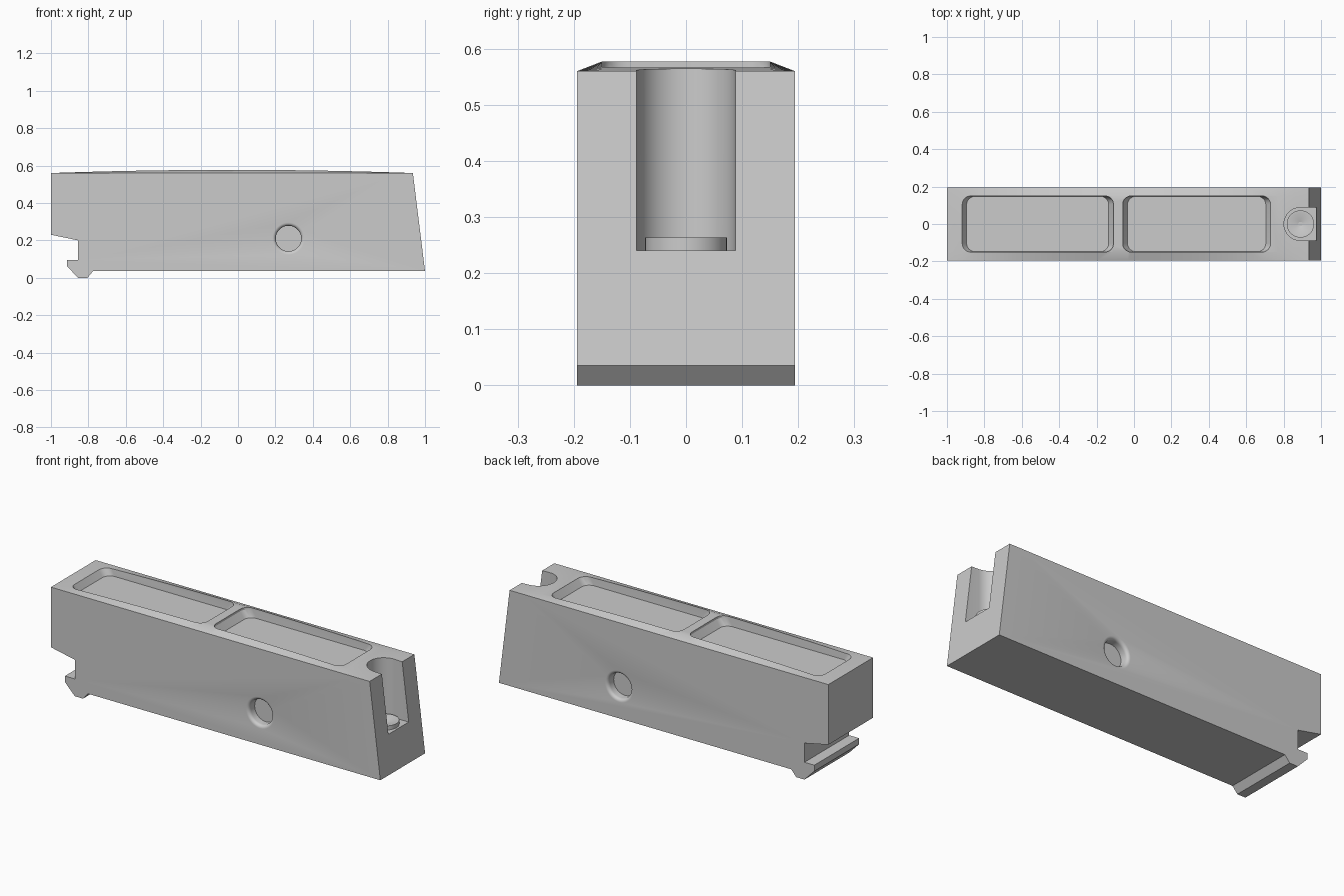
import bpy, bmesh
from math import sin, cos, pi, radians

if "Cube" in bpy.data.objects:
    bpy.data.objects.remove(bpy.data.objects["Cube"])


def finish(name, bm):
    bmesh.ops.recalc_face_normals(bm, faces=bm.faces)
    mesh = bpy.data.meshes.new(name)
    bm.to_mesh(mesh)
    bm.free()
    obj = bpy.data.objects.new(name, mesh)
    bpy.context.collection.objects.link(obj)
    return obj


def loft(name, rings):
    """Closed solid through rings of equal point count, capped at both ends."""
    bm = bmesh.new()
    vs = [[bm.verts.new(p) for p in ring] for ring in rings]
    n = len(vs[0])
    for a, b in zip(vs, vs[1:]):
        for i in range(n):
            j = (i + 1) % n
            bm.faces.new((a[i], a[j], b[j], b[i]))
    bm.faces.new(vs[0])
    bm.faces.new(vs[-1])
    return finish(name, bm)


def circle(r, n=40):
    return [(r * cos(2 * pi * i / n), r * sin(2 * pi * i / n)) for i in range(n)]


def rounded_rect(cx, hx, hy, z, r=0.045, seg=6):
    pts = []
    for k, (sx, sy) in enumerate([(1, 1), (-1, 1), (-1, -1), (1, -1)]):
        for i in range(seg + 1):
            a = pi / 2 * (k + i / seg)
            pts.append((cx + sx * (hx - r) + r * cos(a), sy * (hy - r) + r * sin(a), z))
    return pts


def cut(target, cutter):
    cutter.hide_render = True
    mod = target.modifiers.new("cut", 'BOOLEAN')
    mod.operation, mod.solver, mod.object = 'DIFFERENCE', 'EXACT', cutter
    bpy.context.view_layer.objects.active = target
    bpy.ops.object.modifier_apply(modifier=mod.name)
    bpy.data.objects.remove(cutter, do_unlink=True)


# Body: side profile with hooked foot, lofted across the width; crown rises inward
def body_ring(y, crown):
    lower = [(-1, 0.56), (-1, 0.23), (-0.855, 0.2), (-0.855, 0.095), (-0.915, 0.095),
             (-0.915, 0.062), (-0.855, 0.0), (-0.805, 0.0), (-0.775, 0.035),
             (1, 0.035), (0.935, 0.56)]
    top = []
    for i in range(1, 24):
        t = i / 24
        top.append((0.935 - 1.935 * t, 0.56 + crown * (1 - (2 * t - 1) ** 2)))
    return [(x, y, z) for x, z in lower + top]


body = loft("body", [body_ring(-0.194, 0), body_ring(-0.15, 0.017),
                     body_ring(0.15, 0.017), body_ring(0.194, 0)])

# Two shallow top pockets with sloped ends
for x0, x1 in [(-0.92, -0.11), (-0.06, 0.73)]:
    cx, hx = (x0 + x1) / 2, (x1 - x0) / 2
    cut(body, loft("pocket_cutter", [rounded_rect(cx, hx - 0.025, 0.148, 0.527),
                                     rounded_rect(cx, hx, 0.15, 0.565),
                                     rounded_rect(cx, hx, 0.15, 0.65)]))

# Round dimples with softened rims on both sides
rim = [(0.068, 0.05), (0.068, 0.018)]
rim += [(0.086 - 0.018 * cos(a), 0.018 - 0.018 * sin(a))
        for a in (radians(18 * k) for k in range(1, 6))]
rim.append((0.086, -0.03))
for side in (-1, 1):
    cut(body, loft("dimple_cutter", [[(0.27 + u, side * (0.194 - d), 0.21 + v)
                                      for u, v in circle(r)] for r, d in rim]))

# Vertical slot open to the sloped end
slot = [(1.1, 0.088)] + [(0.89 + 0.088 * cos(pi / 2 + pi * i / 20),
                          0.088 * sin(pi / 2 + pi * i / 20)) for i in range(21)] + [(1.1, -0.088)]
cut(body, loft("slot_cutter", [[(x, y, z) for x, y in slot] for z in (0.24, 0.7)]))

# Dished seat disc at the bottom of the slot
seat = loft("slot_seat", [[(0.89 + u, v, z) for u, v in circle(r)] for r, z in
                          [(0.073, 0.235), (0.073, 0.263), (0.062, 0.263),
                           (0.012, 0.25), (0.012, 0.242)]])

# Smooth curved walls, crisp edges
for obj in (body, seat):
    bpy.ops.object.select_all(action='DESELECT')
    obj.select_set(True)
    bpy.context.view_layer.objects.active = obj
    bpy.ops.object.shade_smooth_by_angle(angle=radians(25))
